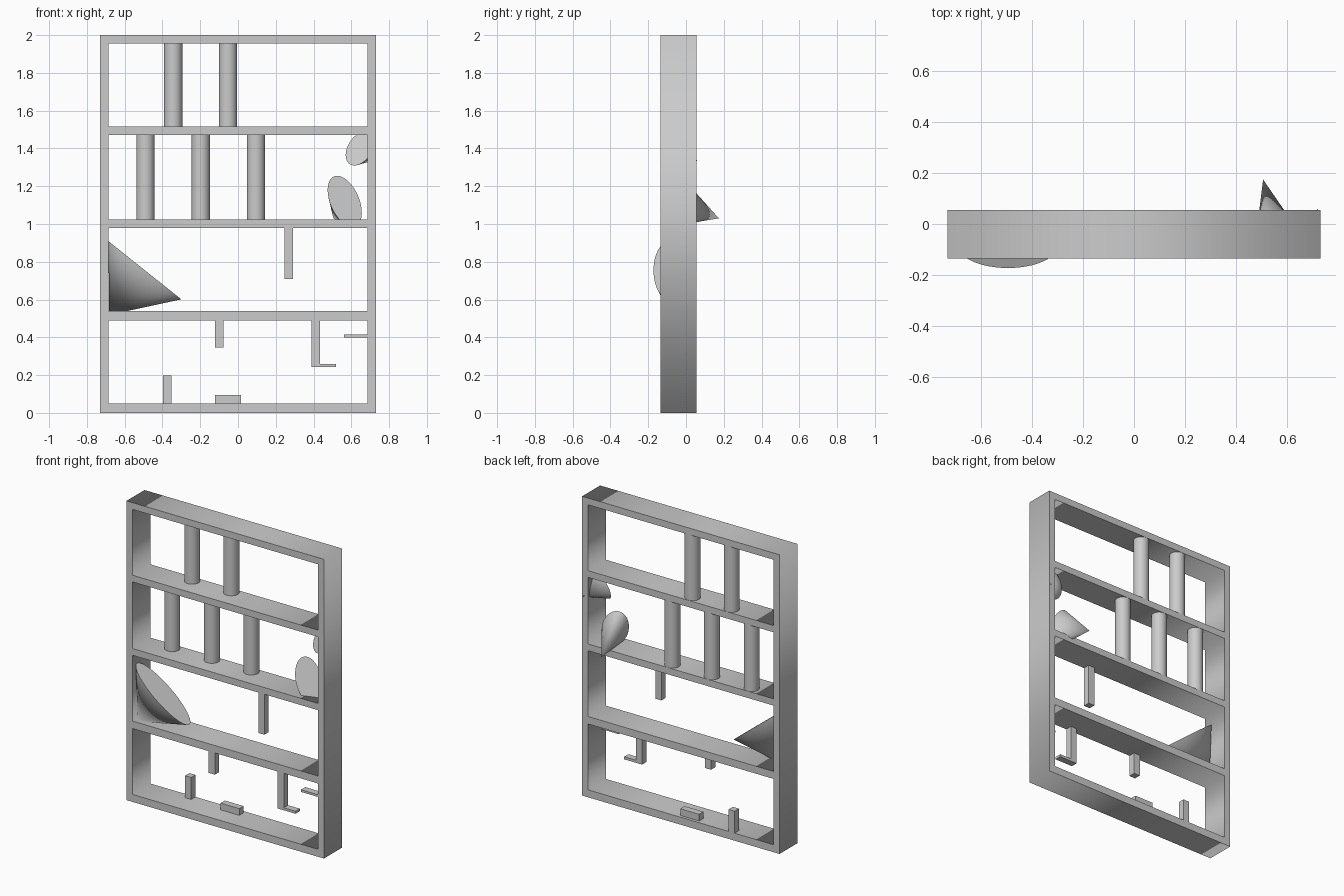
import bpy, bmesh, math
from mathutils import Vector

if "Cube" in bpy.data.objects:
    bpy.data.objects.remove(bpy.data.objects["Cube"])

FRONT, BACK = -0.135, 0.055
W, T = 0.73, 0.045
MID = (FRONT + BACK) / 2


def new_object(name, bm, smooth=False):
    bmesh.ops.recalc_face_normals(bm, faces=bm.faces)
    mesh = bpy.data.meshes.new(name)
    bm.to_mesh(mesh)
    bm.free()
    ob = bpy.data.objects.new(name, mesh)
    bpy.context.collection.objects.link(ob)
    if smooth:
        bpy.ops.object.select_all(action='DESELECT')
        ob.select_set(True)
        bpy.context.view_layer.objects.active = ob
        bpy.ops.object.shade_smooth_by_angle(angle=math.radians(40))
    return ob


def add_box(bm, x0, x1, y0, y1, z0, z1):
    verts = bmesh.ops.create_cube(bm, size=1)['verts']
    for v in verts:
        v.co = ((x0 + x1) / 2 + v.co.x * (x1 - x0),
                (y0 + y1) / 2 + v.co.y * (y1 - y0),
                (z0 + z1) / 2 + v.co.z * (z1 - z0))


def box(name, *size):
    bm = bmesh.new()
    add_box(bm, *size)
    return new_object(name, bm)


def column(name, x, z0, z1, r=0.048, y=0.006):
    bm = bmesh.new()
    verts = bmesh.ops.create_cone(bm, cap_ends=True, segments=32, radius1=r,
                                  radius2=r, depth=z1 - z0)['verts']
    bmesh.ops.translate(bm, verts=verts, vec=(x, y, (z0 + z1) / 2))
    return new_object(name, bm, True)


def skew_cone(name, centre, u, v, apex, n=48):
    """Cone whose elliptical base is spanned by the half-axes u and v."""
    bm = bmesh.new()
    c, u, v = Vector(centre), Vector(u), Vector(v)
    ring = [bm.verts.new(c + u * math.cos(a) + v * math.sin(a))
            for a in (2 * math.pi * i / n for i in range(n))]
    tip = bm.verts.new(apex)
    bm.faces.new(ring)
    for i in range(n):
        bm.faces.new((ring[i], ring[(i + 1) % n], tip))
    return new_object(name, bm, True)


# Seamless frame: outer outline with four openings, extruded in depth
openings = [(0.05, 0.49), (0.54, 0.98), (1.025, 1.47), (1.515, 1.955)]
curve = bpy.data.curves.new("shelf_frame", 'CURVE')
curve.dimensions = '2D'
curve.fill_mode = 'BOTH'
curve.extrude = (BACK - FRONT) / 2
for hw, z0, z1 in [(W, 0, 2)] + [(W - T, a, b) for a, b in openings]:
    s = curve.splines.new('POLY')
    s.points.add(3)
    for p, (x, z) in zip(s.points, [(-hw, z0), (hw, z0), (hw, z1), (-hw, z1)]):
        p.co = (x, z, 0, 1)
    s.use_cyclic_u = True
frame = bpy.data.objects.new("shelf_frame", curve)
bpy.context.collection.objects.link(frame)
frame.location.y = MID
frame.rotation_euler.x = math.pi / 2
bpy.context.view_layer.objects.active = frame
frame.select_set(True)
bpy.ops.object.convert(target='MESH')

# Round columns in the two upper bays
for i, x in enumerate((-0.343, -0.053)):
    column(f"upper_column_{i + 1}", x, 1.515, 1.955)
for i, x in enumerate((-0.49, -0.197, 0.095)):
    column(f"middle_column_{i + 1}", x, 1.025, 1.47)

# Flattened and tilted cones
skew_cone("large_cone", (-0.493, -0.087, 0.755), (0.193, 0, -0.154),
          (0, 0.085, 0), (-0.682, -0.087, 0.519))


def tilted(dx, dz, a, b):
    return (dx, a * dx + b * dz, dz)


skew_cone("small_cone_low", (0.565, -0.06, 1.12), tilted(-0.04, 0.135, 0.32, 0.32),
          tilted(0.081, 0, 0.32, 0.32), (0.505, 0.174, 1.03))
skew_cone("small_cone_high", (0.645, -0.03, 1.4), tilted(0.029, 0.09, -0.3, 0.3),
          tilted(0.069, 0, -0.3, 0.3), (0.72, 0.058, 1.335))

# Front bars hanging from the shelves
F1 = FRONT + 0.045
box("long_hanging_bar", 0.245, 0.29, FRONT, F1, 0.71, 0.98)
box("short_hanging_bar", -0.122, -0.077, FRONT, F1, 0.345, 0.49)
box("side_ledge", 0.56, W - T, FRONT, F1, 0.40, 0.415)

# L-shaped hook
bm = bmesh.new()
pts = [(0.388, 0.49), (0.388, 0.243), (0.52, 0.243), (0.52, 0.26),
       (0.433, 0.26), (0.433, 0.49)]
face = bm.faces.new([bm.verts.new((x, FRONT, z)) for x, z in pts])
ext = bmesh.ops.extrude_face_region(bm, geom=[face])
bmesh.ops.translate(bm, vec=(0, 0.045, 0),
                    verts=[g for g in ext['geom'] if isinstance(g, bmesh.types.BMVert)])
if not face.is_valid or len(bm.faces) == 7:
    bm.faces.new([v for v in face.verts])
new_object("hook_bar", bm)

# Blocks standing on the bottom shelf
box("standing_post", -0.398, -0.353, 0.01, BACK, 0.05, 0.197)
box("low_block", -0.122, 0.017, -0.01, 0.035, 0.05, 0.095)
